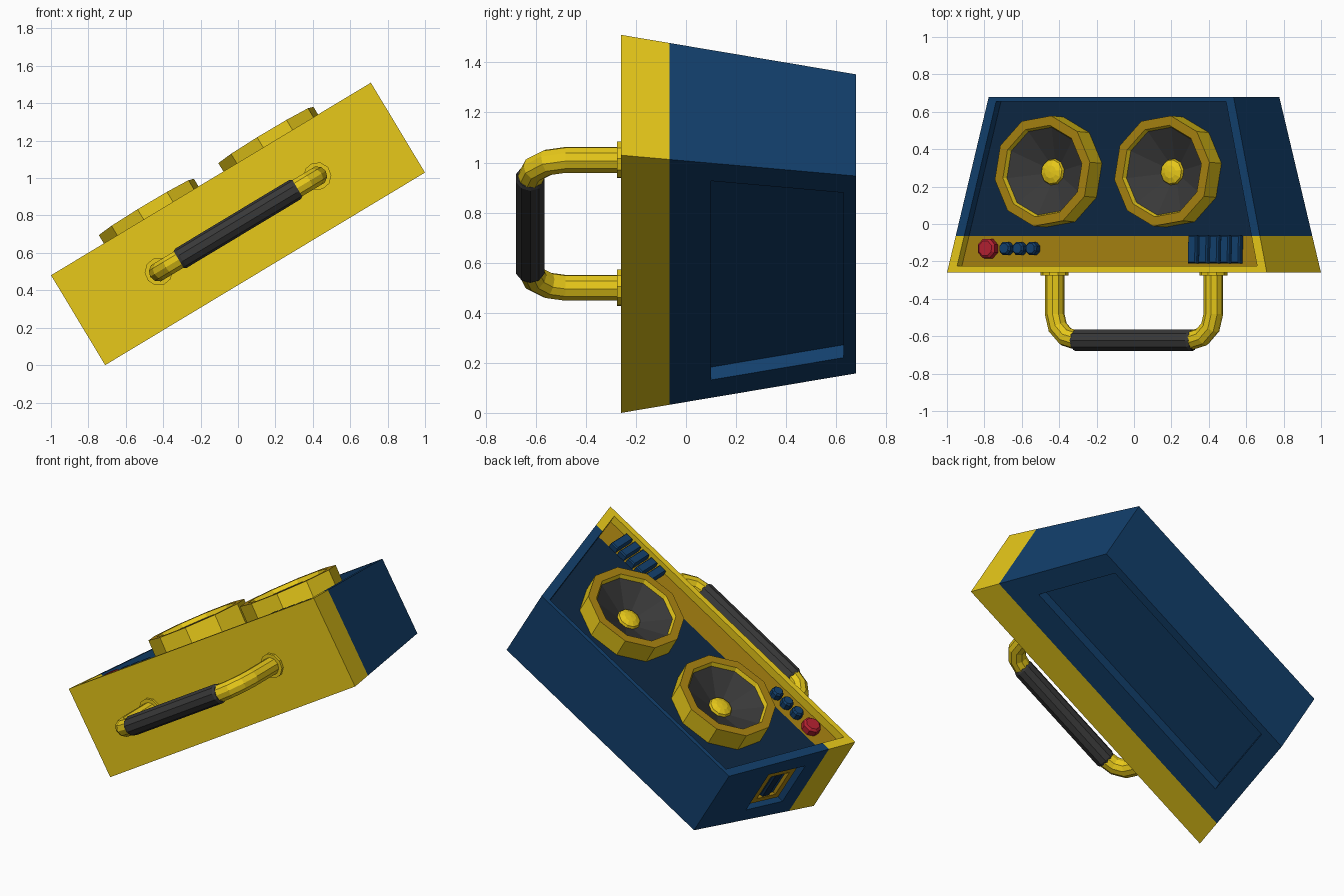
import bpy, bmesh
from math import sin, cos, pi, radians, atan
from mathutils import Matrix, Vector

if "Cube" in bpy.data.objects:
    bpy.data.objects.remove(bpy.data.objects["Cube"])

# Whole model lies in a local frame (x = length, y = depth, z = thickness), then leans 31 degrees
ROOT = Matrix.Translation((0, 0, 0.755)) @ Matrix.Rotation(radians(-31.05), 4, 'Y')
SPLIT, DEPTH = -0.065, 0.05


def material(name, rgb):
    m = bpy.data.materials.new(name)
    m.diffuse_color = (*rgb, 1)
    m.use_nodes = True
    m.node_tree.nodes["Principled BSDF"].inputs["Base Color"].default_value = m.diffuse_color
    return m


YELLOW = material("yellow", (0.80, 0.58, 0.01))
GOLD = material("dark_gold", (0.38, 0.22, 0.005))
BLUE = material("blue", (0.006, 0.05, 0.15))
NAVY = material("navy", (0.004, 0.02, 0.055))
GREY = material("charcoal", (0.04, 0.04, 0.04))
RED = material("red", (0.45, 0.015, 0.03))


def half_len(y):
    return 0.998 - 0.249 * (y + 0.26)


def half_thick(y):
    return 0.2805 - 0.0463 * (y + 0.26)


def finish(bm, name, *mats):
    bmesh.ops.remove_doubles(bm, verts=bm.verts, dist=1e-5)
    bmesh.ops.recalc_face_normals(bm, faces=bm.faces)
    me = bpy.data.meshes.new(name)
    bm.to_mesh(me)
    bm.free()
    for m in mats:
        me.materials.append(m)
    ob = bpy.data.objects.new(name, me)
    ob.matrix_world = ROOT
    bpy.context.collection.objects.link(ob)
    return ob


def bridge(bm, loops, cap_start=False, cap_end=True, slots=None):
    vs = [[bm.verts.new(p) for p in loop] for loop in loops]
    n = len(vs[0])
    for k, (a, b) in enumerate(zip(vs, vs[1:])):
        for i in range(n):
            j = (i + 1) % n
            f = bm.faces.new((a[i], a[j], b[j], b[i]))
            f.material_index = slots[k] if slots else 0
    if cap_start:
        bm.faces.new(vs[0])
    if cap_end:
        bm.faces.new(vs[-1])


def lathe(name, profile, mats, frame, n=10, phase=radians(9), slots=None, caps=(True, True)):
    loops = [[frame @ Vector((r * cos(phase + 2 * pi * i / n), r * sin(phase + 2 * pi * i / n), h))
              for i in range(n)] for r, h in profile]
    bm = bmesh.new()
    bridge(bm, loops, *caps, slots)
    return finish(bm, name, *mats)


def on_face(x, y):
    # Frame sitting on the sloping speaker side
    return Matrix.Translation((x, y, half_thick(y))) @ Matrix.Rotation(-atan(0.0463), 4, 'X')


# Tapered case with recessed speaker side, back panel and end port
def broad(y0, y1, inset, side, deep=0.0):
    return [Vector((s * (half_len(y) - inset), y, side * (half_thick(y) - deep)))
            for s, y in ((-1, y0), (1, y0), (1, y1), (-1, y1))]


def end(y0, y1, w0, w1, side, deep=0.0):
    return [Vector((side * (half_len(y) - deep), y, s * w))
            for s, y, w in ((-1, y0, w0), (1, y0, w0), (1, y1, w1), (-1, y1, w1))]


F, B = -0.26, 0.68
bm = bmesh.new()
top, bottom = broad(F, B, 0, 1), broad(F, B, 0, -1)
bridge(bm, [top, broad(-0.225, 0.655, 0.053, 1), broad(-0.225, 0.655, 0.053, 1, DEPTH)])
bridge(bm, [bottom, broad(0.1, 0.63, 0.138, -1), broad(0.1, 0.63, 0.138, -1, 0.06)])
bridge(bm, [end(F, B, half_thick(F), half_thick(B), -1),
            end(0.05, 0.33, 0.155, 0.155, -1), end(0.05, 0.33, 0.155, 0.155, -1, 0.04)])
for quad in (end(F, B, half_thick(F), half_thick(B), 1),
             [top[0], top[1], bottom[1], bottom[0]], [top[3], top[2], bottom[2], bottom[3]]):
    bm.faces.new([bm.verts.new(p) for p in quad])
bmesh.ops.remove_doubles(bm, verts=bm.verts, dist=1e-5)
bmesh.ops.bisect_plane(bm, geom=bm.verts[:] + bm.edges[:] + bm.faces[:],
                       plane_co=(0, SPLIT, 0), plane_no=(0, 1, 0))
bmesh.ops.recalc_face_normals(bm, faces=bm.faces)
for f in bm.faces:
    c = f.calc_center_median()
    floor = f.normal.z > 0.9 and abs(c.z - half_thick(c.y) + DEPTH) < 0.01
    f.material_index = (0 if c.y < SPLIT else 1) + (2 if floor else 0)
finish(bm, "case", YELLOW, BLUE, GOLD, NAVY)

# Yellow frame inside the end port
bm = bmesh.new()
bridge(bm, [end(0.08, 0.30, 0.13, 0.13, -1, 0.04), end(0.08, 0.30, 0.13, 0.13, -1, 0.02),
            end(0.12, 0.26, 0.095, 0.095, -1, 0.02), end(0.12, 0.26, 0.095, 0.095, -1, 0.04)], False, False)
finish(bm, "port_frame", GOLD)
bm = bmesh.new()
bridge(bm, [end(0.165, 0.215, 0.095, 0.095, -1, 0.04), end(0.165, 0.215, 0.095, 0.095, -1, 0.025)])
finish(bm, "port_bar", NAVY)

# Speakers
for side, x in (("left", -0.373), ("right", 0.373)):
    fr = on_face(x, 0.28)
    lathe(side + "_speaker_rim", [(0.299, -DEPTH), (0.299, 0.075), (0.248, 0.075), (0.238, 0.05)],
          (YELLOW, GOLD), fr, slots=[0, 1, 0], caps=(False, False))
    lathe(side + "_speaker_cone", [(0.238, 0.05), (0.07, -0.035)], (GREY,), fr, caps=(False, True))
    lathe(side + "_speaker_hub", [(0.073, -0.038), (0.065, -0.02), (0.035, -0.008), (0, -0.005)],
          (YELLOW,), fr, caps=(False, False))

# Control knobs
for i, (x, r, m) in enumerate(((-0.766, 0.056, RED), (-0.65, 0.037, BLUE),
                               (-0.567, 0.037, BLUE), (-0.485, 0.037, BLUE))):
    lathe(f"knob_{i + 1}", [(r, -DEPTH), (r, -0.015), (r * 0.75, -0.003)], (m,),
          on_face(x, -0.13), n=8, phase=pi / 8)

# Push keys
for i in range(5):
    fr = on_face(0.518 + 0.0675 * i, -0.135)
    bm = bmesh.new()
    bridge(bm, [[fr @ Vector((sx * a, sy * b, h)) for sx, sy in ((-1, -1), (1, -1), (1, 1), (-1, 1))]
                for a, b, h in ((0.026, 0.074, -DEPTH), (0.026, 0.074, -0.018), (0.021, 0.068, -0.01))])
    finish(bm, f"key_{i + 1}", BLUE)

# Carrying handle: mounting flanges, bent tubes and grip
for side, s in (("left", -1), ("right", 1)):
    out = Matrix.Translation((s * 0.495, F, 0)) @ Matrix.Rotation(pi / 2, 4, 'X')
    lathe(side + "_handle_flange", [(0.075, 0), (0.075, 0.015)], (YELLOW,), out)
    path = [(0.495, F, 0)]
    path += [(0.355 + 0.14 * cos(a), -0.482 - 0.14 * sin(a), a) for a in (0, pi / 6, pi / 3, pi / 2)]
    path += [(0.33, -0.622, pi / 2)]
    loops = []
    for x, y, a in path:
        n = Vector((s * cos(a), -sin(a), 0))
        loops.append([Vector((s * x, y, 0)) + 0.053 * (cos(t) * n + Vector((0, 0, sin(t))))
                      for t in (2 * pi * i / 10 for i in range(10))])
    bm = bmesh.new()
    bridge(bm, loops, True, True)
    finish(bm, side + "_handle_tube", YELLOW)

along = Matrix.Translation((0, -0.622, 0)) @ Matrix.Rotation(pi / 2, 4, 'Y')
lathe("handle_grip", [(0.053, -0.37), (0.06, -0.355), (0.06, 0.355), (0.053, 0.37)],
      (GREY,), along, phase=0)
